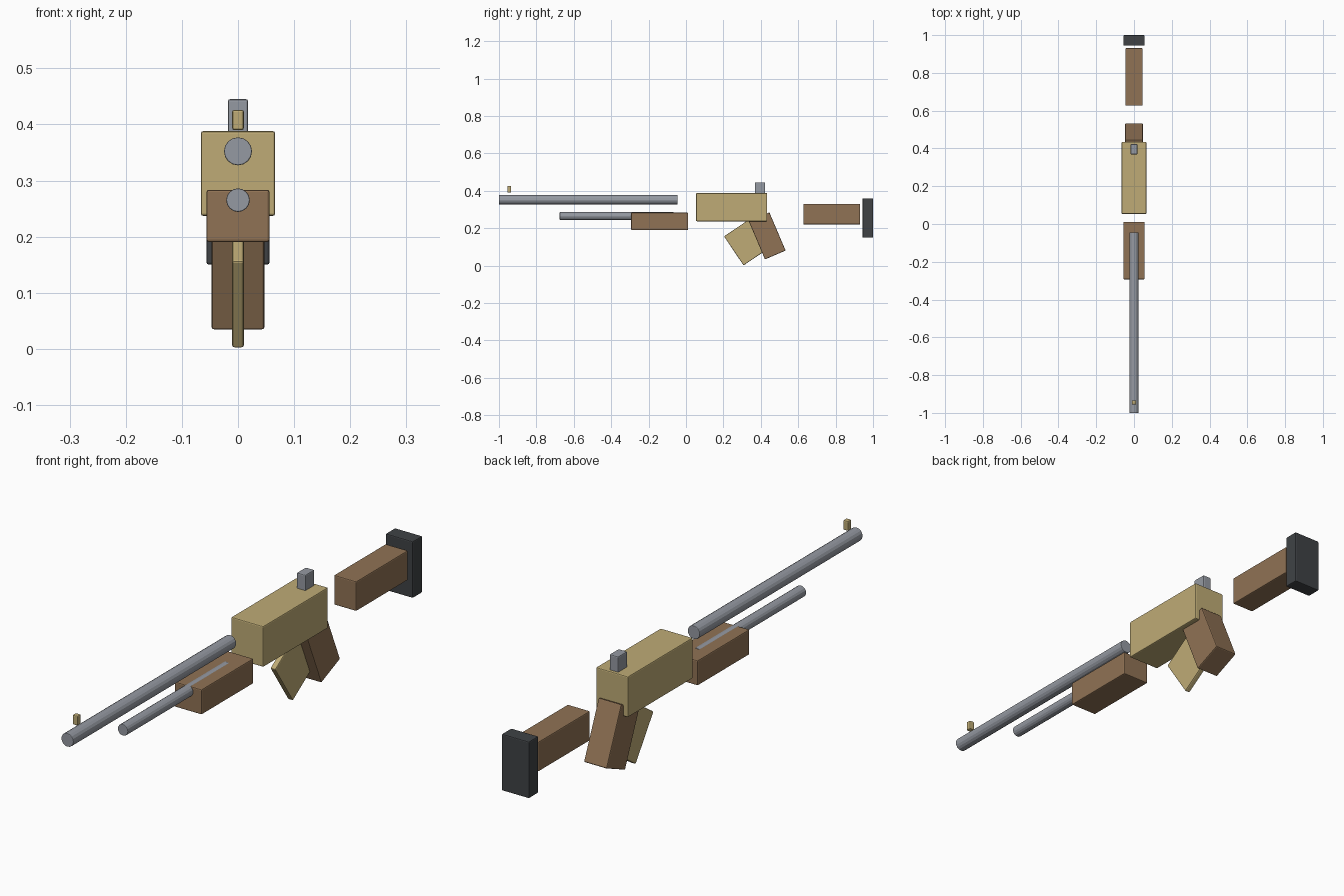
import bpy, math

if "Cube" in bpy.data.objects:
    bpy.data.objects.remove(bpy.data.objects["Cube"])

def material(name, rgb):
    m = bpy.data.materials.new(name)
    m.diffuse_color = (*rgb, 1)
    m.use_nodes = True
    m.node_tree.nodes["Principled BSDF"].inputs["Base Color"].default_value = m.diffuse_color
    return m

brass = material("brass", (0.52, 0.41, 0.18))
wood = material("wood", (0.28, 0.17, 0.09))
steel = material("steel", (0.30, 0.32, 0.36))
rubber = material("rubber", (0.05, 0.055, 0.06))

def finish(ob, name, mat, bevel):
    ob.name = name
    ob.data.materials.append(mat)
    b = ob.modifiers.new("edge", 'BEVEL')
    b.width = bevel
    b.segments = 2
    b.limit_method = 'ANGLE'
    b.angle_limit = math.radians(40)

def box(name, mat, center, size, tilt=0, bevel=0.004):
    bpy.ops.mesh.primitive_cube_add(size=1, location=center)
    ob = bpy.context.object
    ob.scale = size
    bpy.ops.object.transform_apply(location=False, rotation=False, scale=True)
    ob.rotation_euler.x = math.radians(tilt)
    finish(ob, name, mat, bevel)

def tube(name, mat, y0, y1, z, r):
    bpy.ops.mesh.primitive_cylinder_add(vertices=16, radius=r, depth=y1 - y0,
        location=(0, (y0 + y1) / 2, z), rotation=(math.pi / 2, 0, 0))
    finish(bpy.context.object, name, mat, 0.002)

# barrel and tube under it
tube("barrel", steel, -1.0, -0.045, 0.352, 0.025)
tube("lower_tube", steel, -0.675, -0.065, 0.265, 0.021)

# body, fore grip and stock
box("receiver", brass, (0, 0.244, 0.3125), (0.132, 0.38, 0.151))
box("fore_grip", wood, (0, -0.141, 0.237), (0.112, 0.304, 0.093))
box("stock", wood, (0, 0.779, 0.275), (0.092, 0.304, 0.11))
box("butt_pad", rubber, (0, 0.972, 0.255), (0.112, 0.056, 0.21))

# tilted hand grip and trigger plate
box("hand_grip", wood, (0, 0.434, 0.159), (0.094, 0.12, 0.222), 23)
box("trigger_plate", brass, (0, 0.333, 0.131), (0.021, 0.187, 0.187), 34)

# sights
box("front_sight", brass, (0, -0.945, 0.408), (0.021, 0.021, 0.036))
box("rear_sight", steel, (0, 0.396, 0.412), (0.036, 0.054, 0.066))
